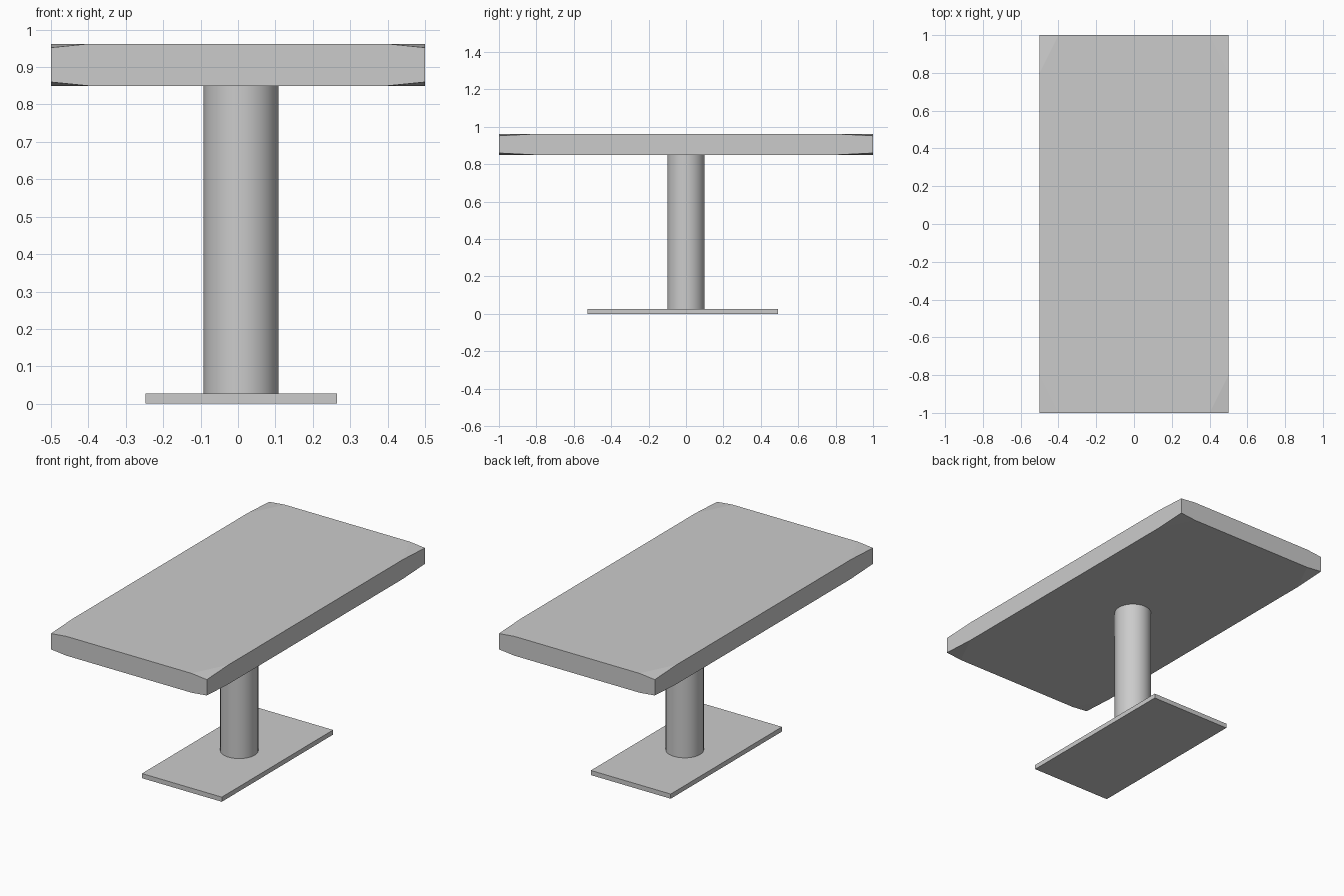
import bpy, bmesh
from mathutils import Vector

if "Cube" in bpy.data.objects:
    bpy.data.objects.remove(bpy.data.objects["Cube"])

grey = bpy.data.materials.new("light_grey")
grey.diffuse_color = (0.6, 0.6, 0.6, 1)
grey.use_nodes = True
grey.node_tree.nodes["Principled BSDF"].inputs["Base Color"].default_value = grey.diffuse_color


def box(name, lo, hi):
    bpy.ops.mesh.primitive_cube_add(size=1)
    ob = bpy.context.object
    ob.name = name
    ob.data.materials.append(grey)
    for v in ob.data.vertices:
        v.co = Vector([lo[i] if v.co[i] < 0 else hi[i] for i in range(3)])
    return ob


# Tabletop: slab whose four corners taper slightly in thickness
Z0, Z1, DROP = 0.85, 0.962, 0.01
CUT_X, CUT_Y = 0.1, 0.2
bm = bmesh.new()
layers = []
for z, d in ((Z0, DROP), (Z1, -DROP)):
    ring = []
    for sx, sy in ((1, 1), (-1, 1), (-1, -1), (1, -1)):
        x, y = 0.5 * sx, 1.0 * sy
        on_side = bm.verts.new((x, y - CUT_Y * sy, z))
        corner = bm.verts.new((x, y, z + d))
        on_end = bm.verts.new((x - CUT_X * sx, y, z))
        bm.faces.new((on_side, corner, on_end))
        trio = [on_side, corner, on_end]
        ring += trio if sx * sy > 0 else trio[::-1]
    bm.faces.new([v for i, v in enumerate(ring) if i % 3 != 1])
    layers.append(ring)
low, high = layers
for i in range(12):
    j = (i + 1) % 12
    bm.faces.new((low[i], low[j], high[j], high[i]))
bmesh.ops.recalc_face_normals(bm, faces=bm.faces[:])
mesh = bpy.data.meshes.new("tabletop")
bm.to_mesh(mesh)
bm.free()
mesh.materials.append(grey)
top = bpy.data.objects.new("tabletop", mesh)
bpy.context.collection.objects.link(top)

# Base plate, slightly off centre
box("base_plate", (-0.247, -0.527, 0), (0.265, 0.493, 0.027))

# Round column
bpy.ops.mesh.primitive_cylinder_add(vertices=32, radius=0.1, depth=Z0 - 0.027,
                                    location=(0.008, 0, (Z0 + 0.027) / 2))
column = bpy.context.object
column.name = "column"
column.data.materials.append(grey)
bpy.ops.object.shade_smooth_by_angle()
